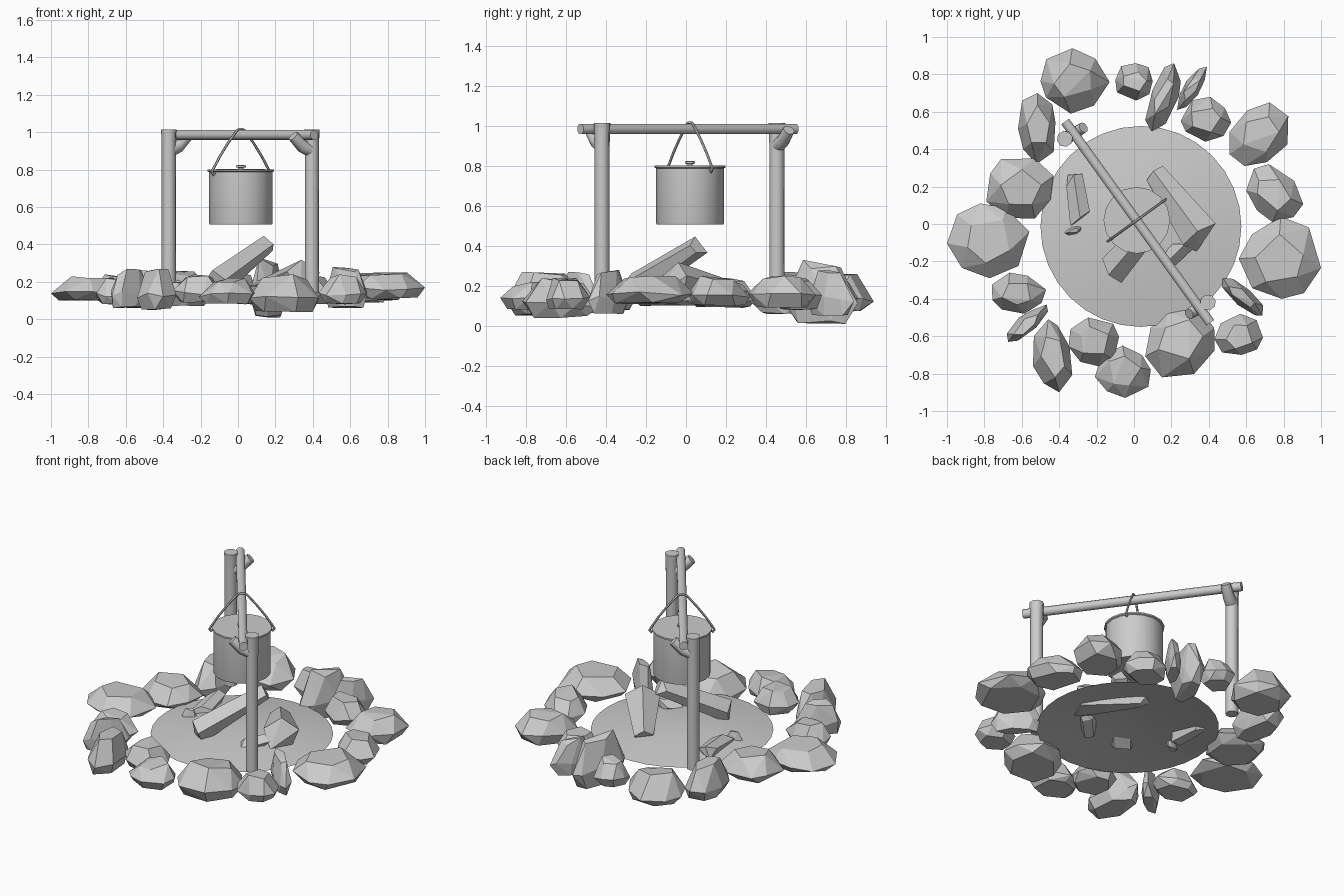
import bpy, bmesh, math, random
from mathutils import Vector, Matrix

if "Cube" in bpy.data.objects:
    bpy.data.objects.remove(bpy.data.objects["Cube"])


def finish(name, bm, smooth=False):
    bmesh.ops.recalc_face_normals(bm, faces=bm.faces)
    me = bpy.data.meshes.new(name)
    bm.to_mesh(me)
    bm.free()
    ob = bpy.data.objects.new(name, me)
    bpy.context.collection.objects.link(ob)
    if smooth:
        bpy.ops.object.select_all(action='DESELECT')
        ob.select_set(True)
        bpy.context.view_layer.objects.active = ob
        bpy.ops.object.shade_smooth_by_angle(angle=math.radians(50))
    return ob


def tube(name, pts, radii, sides=8, ref=(0.586, -0.811, 0.0), smooth=True):
    """Sweep a round section along a path."""
    bm = bmesh.new()
    pts = [Vector(p) for p in pts]
    rings = []
    for i, p in enumerate(pts):
        t = (pts[min(i + 1, len(pts) - 1)] - pts[max(i - 1, 0)]).normalized()
        u = t.cross(Vector(ref)).normalized()
        v = t.cross(u)
        rings.append([bm.verts.new(p + radii[i] * (u * math.cos(a) + v * math.sin(a)))
                      for a in (math.tau * (k + 0.5) / sides for k in range(sides))])
    for a, b in zip(rings, rings[1:]):
        for k in range(sides):
            j = (k + 1) % sides
            bm.faces.new((a[k], a[j], b[j], b[k]))
    bm.faces.new(rings[0])
    bm.faces.new(rings[-1])
    return finish(name, bm, smooth)


def lathe(name, centre, profile, sides, smooth=True):
    bm = bmesh.new()
    verts = [bm.verts.new((r, 0, z)) for r, z in profile]
    edges = [bm.edges.new(e) for e in zip(verts, verts[1:])]
    bmesh.ops.spin(bm, geom=verts + edges, cent=(0, 0, 0), axis=(0, 0, 1),
                   angle=math.tau, steps=sides, use_duplicate=False)
    bmesh.ops.remove_doubles(bm, verts=bm.verts, dist=1e-4)
    bmesh.ops.translate(bm, verts=bm.verts, vec=centre)
    return finish(name, bm, smooth)


def hull(name, pts):
    bm = bmesh.new()
    for p in pts:
        bm.verts.new(p)
    res = bmesh.ops.convex_hull(bm, input=bm.verts)
    loose = {g for g in res['geom_interior'] if isinstance(g, bmesh.types.BMVert)}
    bmesh.ops.delete(bm, geom=list(loose), context='VERTS')
    bmesh.ops.dissolve_limit(bm, angle_limit=math.radians(10), verts=bm.verts, edges=bm.edges)
    return finish(name, bm)


def stone(name, seed, x0, x1, y0, y1, z0, z1, angle=0, thin=1.0):
    """Chipped boulder with a broad flat base and top, fitted to a box."""
    rnd = random.Random(seed)
    pts = []
    for z, r, n, jit in ((0, 0.78, 6, 0.03), (0.36, 1.0, 8, 0.1), (1.0, 0.6, 5, 0.1)):
        off = rnd.random() * math.tau
        for k in range(n):
            a = off + math.tau * (k + rnd.uniform(-0.22, 0.22)) / n
            rr = r * rnd.uniform(0.92, 1.08)
            p = Vector((rr * math.cos(a), rr * math.sin(a) * thin, z + rnd.uniform(-jit, jit)))
            pts.append(Matrix.Rotation(math.radians(angle), 3, 'Z') @ p)
    lo = [min(p[i] for p in pts) for i in range(3)]
    hi = [max(p[i] for p in pts) for i in range(3)]
    box = ((x0, x1), (y0, y1), (z0, z1))
    return hull(name, [[b[0] + (p[i] - lo[i]) / (hi[i] - lo[i]) * (b[1] - b[0])
                        for i, b in enumerate(box)] for p in pts])


def log(name, seed, a, b, ra, rb):
    """Split log with an uneven section and slanted ends."""
    rnd = random.Random(seed)
    a, b = Vector(a), Vector(b)
    t = (b - a).normalized()
    u = t.cross(Vector((0, 0, 1))).normalized()
    v = u.cross(t)
    pts = []
    for f in (0, 0.3, 1):
        r = ra + (rb - ra) * f
        for k in range(5):
            w = math.tau * k / 5 + 0.3
            pts.append(a.lerp(b, f) + u * r * math.cos(w) + v * r * 0.85 * math.sin(w)
                       + t * rnd.uniform(-0.04, 0.04) + v * rnd.uniform(-0.01, 0.01))
    return hull(name, pts)


# Ring of stones: x range, y range, z range, turn, slimness
stones = [
    (-.50, -.13, .59, .94, .07, .26), (-.10, .10, .66, .86, .08, .24),
    (.06, .25, .49, .86, .01, .33, 70, .4), (.23, .39, .61, .84, .05, .28, 55, .35),
    (.25, .52, .44, .68, .08, .24), (.51, .825, .31, .65, .09, .25, 60, .85),
    (.60, .905, .01, .32, .10, .25, -40, .75), (.56, 1.0, -.40, .04, .11, .25),
    (.47, .69, -.49, -.29, .06, .28, -42, .35), (.43, .69, -.70, -.48, .08, .24),
    (.06, .43, -.82, -.43, .04, .24, 60, .8), (-.21, .09, -.93, -.65, .08, .22),
    (-.35, -.08, -.76, -.50, .09, .24), (-.54, -.33, -.90, -.51, .05, .27, 100, .6),
    (-.68, -.46, -.63, -.43, .06, .27, 42, .35), (-.76, -.47, -.48, -.26, .08, .22),
    (-1.0, -.56, -.29, .11, .10, .23), (-.79, -.43, .03, .35, .09, .24),
    (-.62, -.42, .32, .70, .06, .27, 95, .6)]
for i, s in enumerate(stones):
    stone(f"ring_stone_{i + 1}", 40 + i, *s)

# Ash mound, open underneath
lathe("ash_mound", (0.037, -0.013, 0),
      [(0, .182), (.12, .178), (.25, .167), (.38, .149), (.47, .136), (.537, .125)], 32)

# Firewood, sunk through the ash
log("leaning_log", 3, (-.11, -.24, .20), (.14, .05, .39), .085, .06)
log("long_log", 5, (.36, -.07, .22), (.12, .26, .165), .11, .06)
log("side_log", 6, (-.29, .04, .15), (-.32, .24, .17), .06, .05)
log("short_log", 7, (.17, -.21, .15), (.26, -.12, .18), .045, .05)
stone("charred_chip", 8, -.37, -.28, -.06, -.01, .12, .20, 15, .4)

# Forked posts
for side, (x, y), (bx, by), z0 in (("back", (-.37, .455), (-.27, .515), .16),
                                   ("front", (.395, -.42), (.295, -.48), .14)):
    tube(f"{side}_post", [(x, y, z0), (x, y, .88), (x, y, .96), (x, y, 1.015)],
         [.039, .039, .04, .043])
    mx, my = (x + bx) / 2, (y + by) / 2
    tube(f"{side}_post_fork", [(x, y, .90), (mx, my, .925), (bx, by, .98)],
         [.037, .035, .03])

# Crossbar
tube("crossbar", [(-.368, .548, .985), (.408, -.528, .985)], [.028, .028], 8, (0, 0, 1))

# Cooking pot with rim, lid and knob
C = Vector((.015, .02, 0))
lathe("pot", C, [(0, .508), (.168, .508), (.17, .516), (.17, .788), (.178, .792),
                 (.178, .802), (.168, .802), (0, .803)], 16)
lathe("lid_knob", C, [(0, .80), (.014, .80), (.014, .81), (.027, .812),
                      (.027, .823), (0, .825)], 10)

# Wire handle hooked over the crossbar, with small end curls
n = Vector((.811, .586, 0))
half = [(.172, .785), (.182, .772), (.192, .785), (.184, .80), (.14, .868),
        (.09, .935), (.05, .983), (.028, 1.008), (.012, 1.016)]
path = [(-s, z) for s, z in half] + [(s, z) for s, z in reversed(half)]
tube("pot_handle", [C + n * s + Vector((0, 0, z)) for s, z in path], [.007] * len(path), 6)
